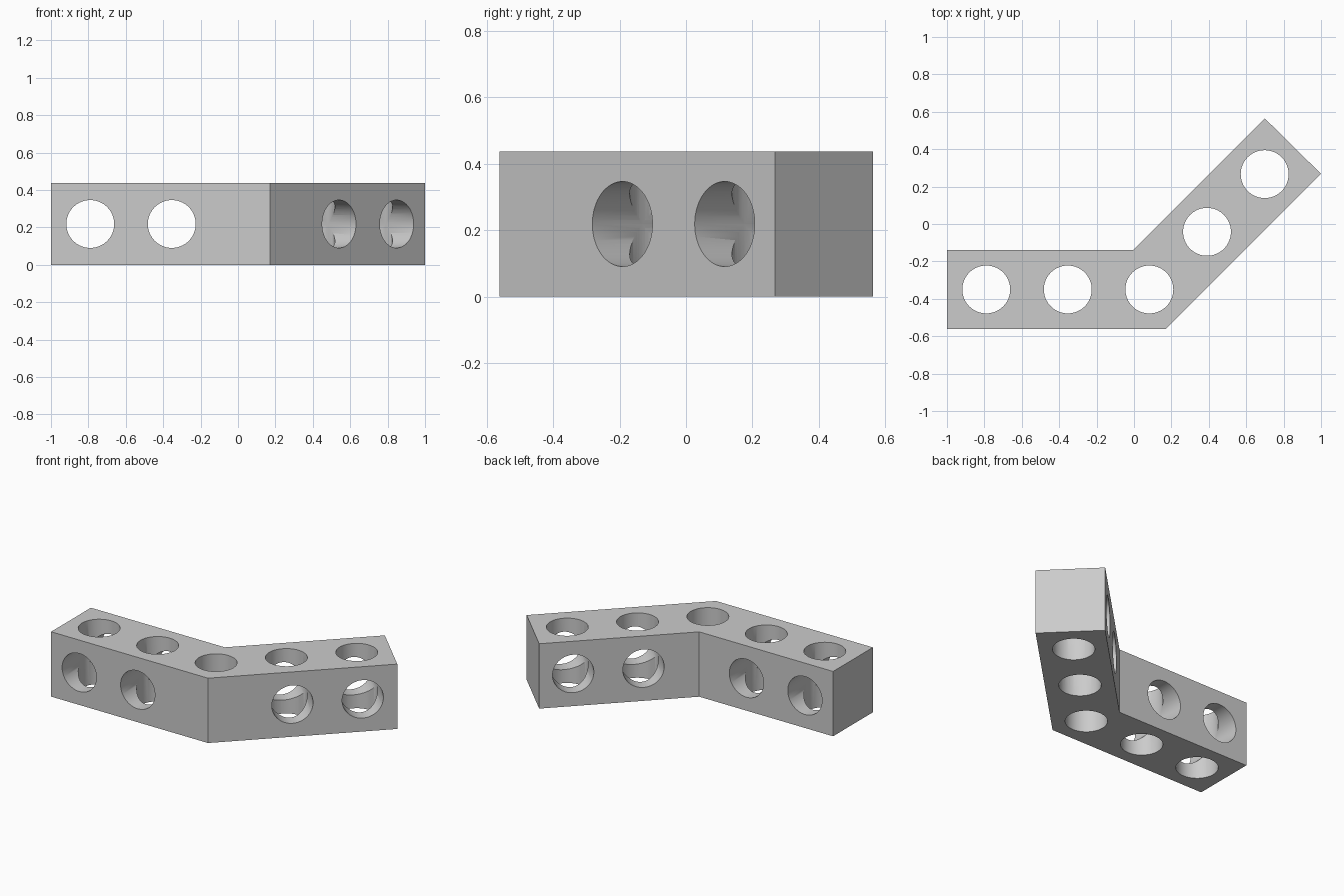
import bpy, bmesh, math
from mathutils import Vector, Matrix

old = bpy.data.objects.get("Cube")
if old:
    bpy.data.objects.remove(old, do_unlink=True)

HEIGHT, HOLE_R, PITCH = 0.437, 0.128, 0.436
BEND = math.radians(45)
corner = Vector((0.082, -0.35, HEIGHT / 2))
arm_dir = Vector((math.cos(BEND), math.sin(BEND), 0))

grey = bpy.data.materials.new("plain grey")
grey.use_nodes = True
colour = (0.6, 0.6, 0.6, 1)
grey.diffuse_color = colour
grey.node_tree.nodes["Principled BSDF"].inputs["Base Color"].default_value = colour


def make_object(name, bm):
    bmesh.ops.recalc_face_normals(bm, faces=bm.faces)
    mesh = bpy.data.meshes.new(name)
    bm.to_mesh(mesh)
    bm.free()
    mesh.materials.append(grey)
    obj = bpy.data.objects.new(name, mesh)
    bpy.context.collection.objects.link(obj)
    return obj


# Bent beam: extruded plan outline
outline = [(-1, -0.562), (0.17, -0.562), (1, 0.268), (0.7, 0.564), (-0.002, -0.138), (-1, -0.138)]
bm = bmesh.new()
base = bm.faces.new([bm.verts.new((x, y, 0)) for x, y in outline])
top = bmesh.ops.extrude_face_region(bm, geom=[base])["geom"]
bmesh.ops.translate(bm, vec=(0, 0, HEIGHT), verts=[v for v in top if isinstance(v, bmesh.types.BMVert)])
beam = make_object("bent_beam", bm)
bpy.context.view_layer.objects.active = beam
beam.select_set(True)


def drill(center, axis):
    """Cut one round through hole along the axis."""
    bm = bmesh.new()
    turn = Vector((0, 0, 1)).rotation_difference(axis).to_matrix().to_4x4()
    bmesh.ops.create_cone(bm, cap_ends=True, segments=64, radius1=HOLE_R, radius2=HOLE_R,
                          depth=0.6, matrix=Matrix.Translation(center) @ turn)
    cutter = make_object("hole_cutter", bm)
    cutter.hide_render = True
    mod = beam.modifiers.new("hole", "BOOLEAN")
    mod.operation = "DIFFERENCE"
    mod.solver = "EXACT"
    mod.object = cutter
    bpy.ops.object.modifier_apply(modifier=mod.name)
    bpy.data.objects.remove(cutter, do_unlink=True)


# Vertical hole at the bend, then crossed holes along both arms
up = Vector((0, 0, 1))
drill(corner, up)
for direction in (Vector((-1, 0, 0)), arm_dir):
    for step in (1, 2):
        spot = corner + direction * PITCH * step
        drill(spot, up)
        drill(spot, up.cross(direction))

bpy.ops.object.shade_smooth_by_angle(angle=math.radians(30))
